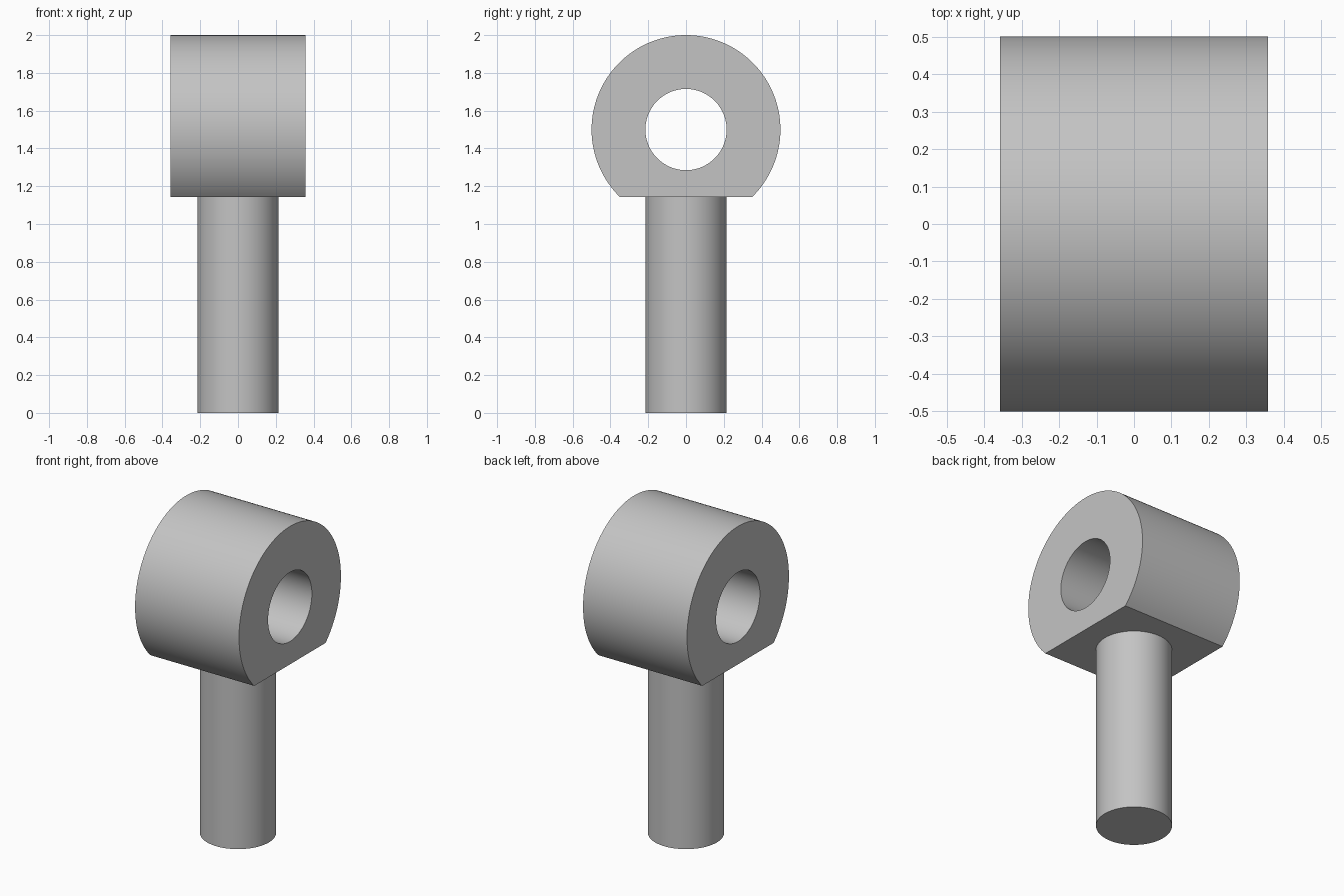
import bpy, bmesh
from math import pi, sin, cos, asin, radians

cube = bpy.data.objects.get("Cube")
if cube:
    bpy.data.objects.remove(cube, do_unlink=True)

EYE_Z, EYE_R, HOLE_R, HALF_W = 1.5, 0.5, 0.215, 0.357
FLAT = 0.357          # distance from eye centre down to the flat underside
STEM_R = 0.214

steel = bpy.data.materials.new("grey_steel")
steel.use_nodes = True
grey = (0.55, 0.55, 0.55, 1)
steel.diffuse_color = grey
steel.node_tree.nodes["Principled BSDF"].inputs["Base Color"].default_value = grey


def finish(obj):
    obj.data.materials.append(steel)
    bpy.ops.object.select_all(action="DESELECT")
    obj.select_set(True)
    bpy.context.view_layer.objects.active = obj
    bpy.ops.object.shade_smooth_by_angle(angle=radians(30))


# Eye: round block with a flat underside and a bore along x
start = -asin(FLAT / EYE_R)
arc, base = 96, 32
angles = [start + (pi - 2 * start) * i / arc for i in range(arc)]
angles += [pi - start + (pi + 2 * start) * i / base for i in range(base)]


def outer_radius(a):
    return min(EYE_R, -FLAT / sin(a)) if sin(a) < 0 else EYE_R


bm = bmesh.new()


def loop(x, radius):
    return [bm.verts.new((x, radius(a) * cos(a), EYE_Z + radius(a) * sin(a)))
            for a in angles]


bore = lambda a: HOLE_R
loops = [loop(-HALF_W, outer_radius), loop(HALF_W, outer_radius),
         loop(HALF_W, bore), loop(-HALF_W, bore)]
n = len(angles)
for k in range(4):
    p, q = loops[k], loops[(k + 1) % 4]
    for i in range(n):
        j = (i + 1) % n
        bm.faces.new((p[i], p[j], q[j], q[i]))
bmesh.ops.recalc_face_normals(bm, faces=bm.faces)
mesh = bpy.data.meshes.new("eye_block")
bm.to_mesh(mesh)
bm.free()
eye = bpy.data.objects.new("eye_block", mesh)
bpy.context.collection.objects.link(eye)
finish(eye)

# Stem: plain round shank up to the flat underside
stem_h = EYE_Z - FLAT
bpy.ops.mesh.primitive_cylinder_add(vertices=96, radius=STEM_R, depth=stem_h,
                                    location=(0, 0, stem_h / 2))
stem = bpy.context.object
stem.name = "stem"
finish(stem)
